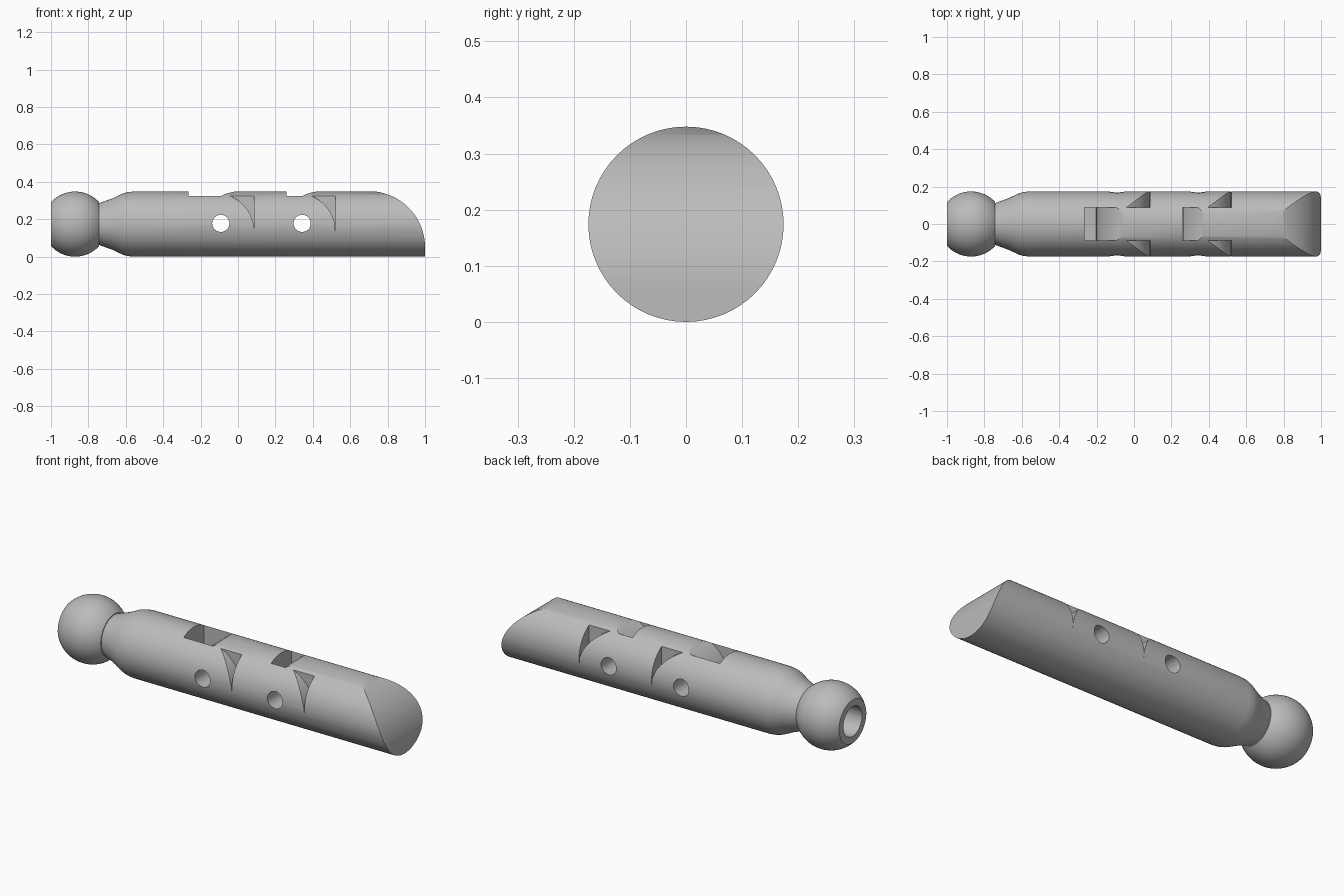
import bpy, bmesh, math
from mathutils import Vector, Matrix

cube = bpy.data.objects.get("Cube")
if cube:
    bpy.data.objects.remove(cube, do_unlink=True)

R = 0.174          # body radius
AXIS_Z = 0.174     # height of the centre line
TONGUE = 0.087     # half width of the centre tongue

grey = bpy.data.materials.new("plain grey")
grey.diffuse_color = (0.5, 0.5, 0.5, 1)
grey.use_nodes = True
grey.node_tree.nodes["Principled BSDF"].inputs["Base Color"].default_value = (0.5, 0.5, 0.5, 1)


def to_object(name, bm):
    bmesh.ops.recalc_face_normals(bm, faces=bm.faces)
    mesh = bpy.data.meshes.new(name)
    bm.to_mesh(mesh)
    bm.free()
    obj = bpy.data.objects.new(name, mesh)
    bpy.context.collection.objects.link(obj)
    mesh.materials.append(grey)
    return obj


def lathe(name, profile, sides=64):
    """Revolve (x, radius) points around the long axis."""
    bm = bmesh.new()
    verts = [bm.verts.new((x, 0, r)) for x, r in profile]
    edges = [bm.edges.new(pair) for pair in zip(verts, verts[1:])]
    bmesh.ops.spin(bm, geom=verts + edges, cent=(0, 0, 0), axis=(1, 0, 0),
                   angle=math.tau, steps=sides)
    bmesh.ops.remove_doubles(bm, verts=bm.verts, dist=1e-5)
    bmesh.ops.translate(bm, verts=bm.verts, vec=(0, 0, AXIS_Z))
    return to_object(name, bm)


def prism(name, outline, y0, y1):
    """Extrude an (x, z) outline between two y positions."""
    bm = bmesh.new()
    face = bm.faces.new([bm.verts.new((x, y0, z)) for x, z in outline])
    out = bmesh.ops.extrude_face_region(bm, geom=[face])
    moved = [v for v in out["geom"] if isinstance(v, bmesh.types.BMVert)]
    bmesh.ops.translate(bm, verts=moved, vec=(0, y1 - y0, 0))
    return to_object(name, bm)


def arc(cx, cz, radius, start, end, steps=20):
    angles = [math.radians(start + (end - start) * i / steps) for i in range(steps + 1)]
    return [(cx + radius * math.cos(a), cz + radius * math.sin(a)) for a in angles]


def cut(target, cutter):
    mod = target.modifiers.new("cut", "BOOLEAN")
    mod.operation = "DIFFERENCE"
    mod.solver = "EXACT"
    mod.object = cutter
    cutter.hide_render = True
    bpy.context.view_layer.objects.active = target
    bpy.ops.object.modifier_apply(modifier=mod.name)
    bpy.data.objects.remove(cutter, do_unlink=True)


# Ball with a blind bore, neck and shaft as one turned profile
ball_x = R - 1.045
profile = [(-0.78, 0), (-0.78, 0.08), (-1, 0.08)]
first = math.acos((-1 - ball_x) / R)
last = math.acos((-0.742 - ball_x) / R)
for i in range(33):
    a = first + (last - first) * i / 32
    profile.append((ball_x + R * math.cos(a), R * math.sin(a)))
profile += [(-0.742, 0.112), (-0.67, 0.138), (-0.645, 0.15), (-0.615, 0.164),
            (-0.59, 0.171), (-0.56, R), (1, R), (1, 0)]
body = lathe("jointed_rod", profile)

# Rounded slanting tip
cut(body, prism("tip_cutter", arc(0.7, 0.05, 0.3, 0, 90, 32) + [(0.7, 0.5), (1.1, 0.5), (1.1, 0.05)],
                -0.3, 0.3))

# Two hinges: centre slot over the tongue, side wedges and a pin hole
for pin_x, slot_end in ((-0.092, -0.265), (0.343, 0.26)):
    # slot above the rounded tongue end
    tongue = [p for p in arc(pin_x + 0.1, 0.139, 0.21, 180, 90) if p[0] > slot_end]
    outline = [(slot_end, 0.5), (slot_end, tongue[0][1])] + tongue + [(tongue[-1][0], 0.5)]
    cut(body, prism("slot_cutter", outline, -TONGUE, TONGUE))

    # wedge gaps over the rounded fork prongs
    wall = pin_x + 0.177
    prong = [p for p in arc(pin_x - 0.03, 0.13, 0.21, 90, 4) if p[0] < wall]
    outline = [(prong[0][0], 0.5)] + prong + [(wall, 0.14), (wall, 0.5)]
    for side in (-1, 1):
        cut(body, prism("wedge_cutter", outline, side * TONGUE, side * 0.3))

    # pin hole
    cut(body, prism("pin_cutter", arc(pin_x, 0.178, 0.046, 0, 345, 23), -0.3, 0.3))

# One colour and smooth shading with crisp cut edges
body.data.materials.clear()
body.data.materials.append(grey)
for poly in body.data.polygons:
    poly.material_index = 0
bpy.ops.object.select_all(action="DESELECT")
body.select_set(True)
bpy.context.view_layer.objects.active = body
bpy.ops.object.shade_smooth_by_angle(angle=math.radians(30))
